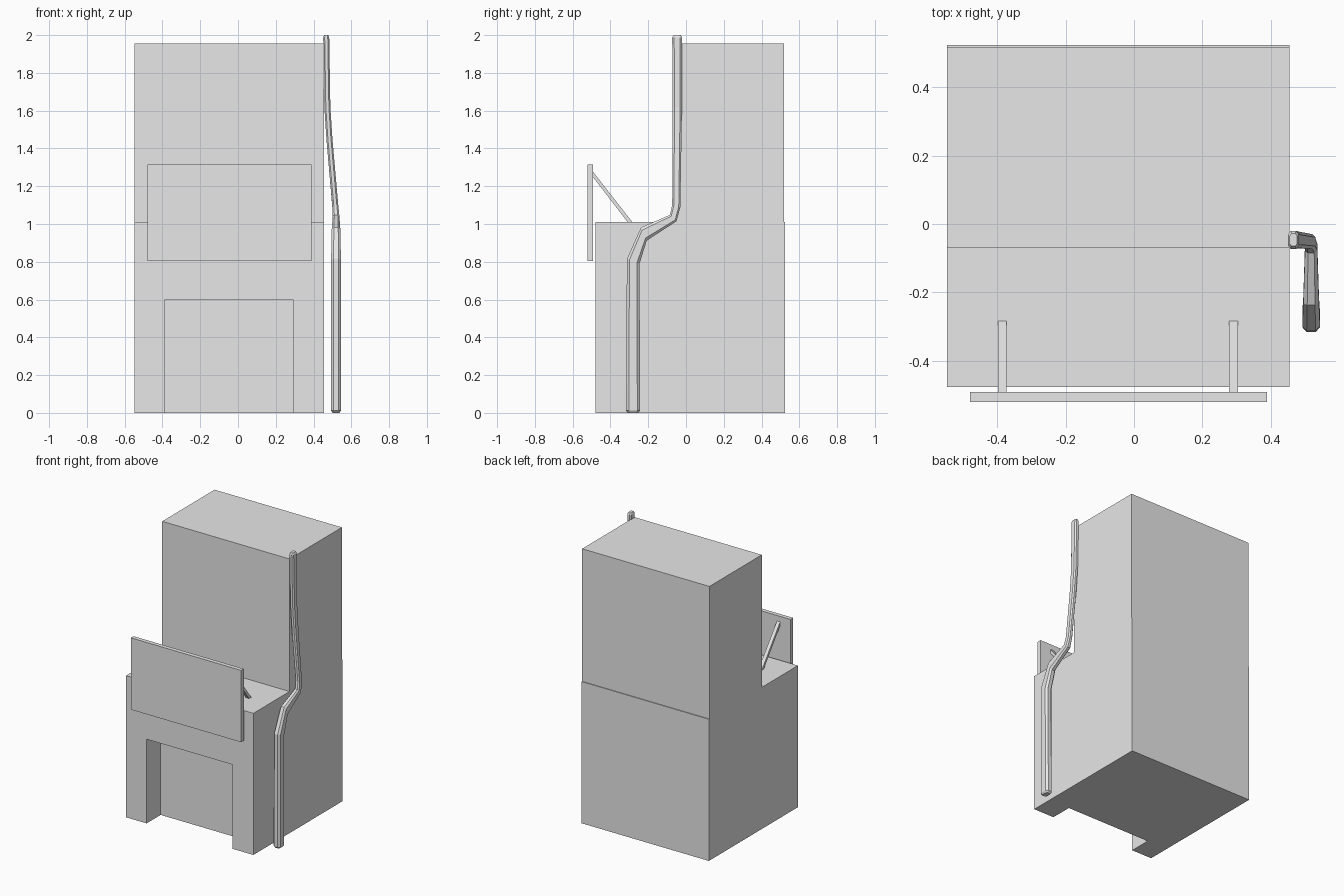
import bpy, bmesh
from mathutils import Vector

default = bpy.data.objects.get("Cube")
if default:
    bpy.data.objects.remove(default, do_unlink=True)

grey = bpy.data.materials.new("plain grey")
grey.use_nodes = True
colour = (0.8, 0.8, 0.8, 1)
grey.diffuse_color = colour
grey.node_tree.nodes["Principled BSDF"].inputs["Base Color"].default_value = colour


def finish(name, bm):
    bmesh.ops.recalc_face_normals(bm, faces=bm.faces)
    mesh = bpy.data.meshes.new(name)
    bm.to_mesh(mesh)
    bm.free()
    mesh.materials.append(grey)
    obj = bpy.data.objects.new(name, mesh)
    bpy.context.collection.objects.link(obj)
    return obj


def prism(name, profile, offset):
    """Extrude a closed outline of 3D points along an offset."""
    bm = bmesh.new()
    face = bm.faces.new([bm.verts.new(p) for p in profile])
    new = bmesh.ops.extrude_face_region(bm, geom=[face])["geom"]
    verts = [v for v in new if isinstance(v, bmesh.types.BMVert)]
    bmesh.ops.translate(bm, verts=verts, vec=offset)
    # The extrusion keeps the starting face as the opposite cap
    return finish(name, bm)


def box(name, x0, x1, y0, y1, z0, z1):
    outline = [(x0, y0, z0), (x1, y0, z0), (x1, y0, z1), (x0, y0, z1)]
    return prism(name, outline, (0, y1 - y0, 0))


left, right, front, back = -0.548, 0.456, -0.478, 0.525
recess_back, seam = -0.32, 1.01

# Cabinet: front frame with a bottom recess, main body and upper body
frame = [(left, 0), (-0.386, 0), (-0.386, 0.6), (0.291, 0.6), (0.291, 0),
         (right, 0), (right, seam), (left, seam)]
prism("lower_cabinet_front", [(x, front, z) for x, z in frame],
      (0, recess_back - front, 0))
box("lower_cabinet", left, right, recess_back, back, 0, seam)
box("upper_cabinet", left, right, -0.071, 0.519, seam, 1.955)

# Front panel and its two sloping braces
box("front_panel", -0.48, 0.39, -0.522, -0.492, 0.803, 1.315)
brace = [(-0.495, 1.28), (-0.28, 1.005), (-0.305, 1.005), (-0.495, 1.252)]
for name, x in (("left_brace", 0.279), ("right_brace", -0.398)):
    prism(name, [(x, y, z) for y, z in brace], (0.025, 0, 0))

# Bent side pipe: centre x, half width, front edge (y, z), back edge (y, z)
stations = [
    (0.519, 0.018, (-0.305, 0), (-0.255, 0)),
    (0.519, 0.026, (-0.317, 0.012), (-0.243, 0.012)),
    (0.519, 0.026, (-0.313, 0.815), (-0.246, 0.79)),
    (0.519, 0.023, (-0.238, 0.982), (-0.208, 0.912)),
    (0.519, 0.018, (-0.085, 1.048), (-0.05, 1.015)),
    (0.515, 0.016, (-0.073, 1.1), (-0.03, 1.09)),
    (0.484, 0.016, (-0.071, 1.45), (-0.024, 1.45)),
    (0.473, 0.016, (-0.071, 1.62), (-0.022, 1.62)),
    (0.467, 0.016, (-0.073, 1.988), (-0.02, 1.988)),
    (0.467, 0.011, (-0.065, 2), (-0.028, 2)),
]
octagon = [(-1, -0.6), (-0.5, -1), (0.5, -1), (1, -0.6),
           (1, 0.6), (0.5, 1), (-0.5, 1), (-1, 0.6)]
bm = bmesh.new()
rings = []
for x, half, edge_a, edge_b in stations:
    a, b = Vector((x, *edge_a)), Vector((x, *edge_b))
    mid, reach = (a + b) / 2, (b - a) / 2
    rings.append([bm.verts.new(mid + Vector((u * half, 0, 0)) + reach * v)
                  for u, v in octagon])
for low, high in zip(rings, rings[1:]):
    for i in range(len(octagon)):
        j = (i + 1) % len(octagon)
        bm.faces.new((low[i], low[j], high[j], high[i]))
bm.faces.new(rings[0])
bm.faces.new(rings[-1])
finish("side_pipe", bm)
